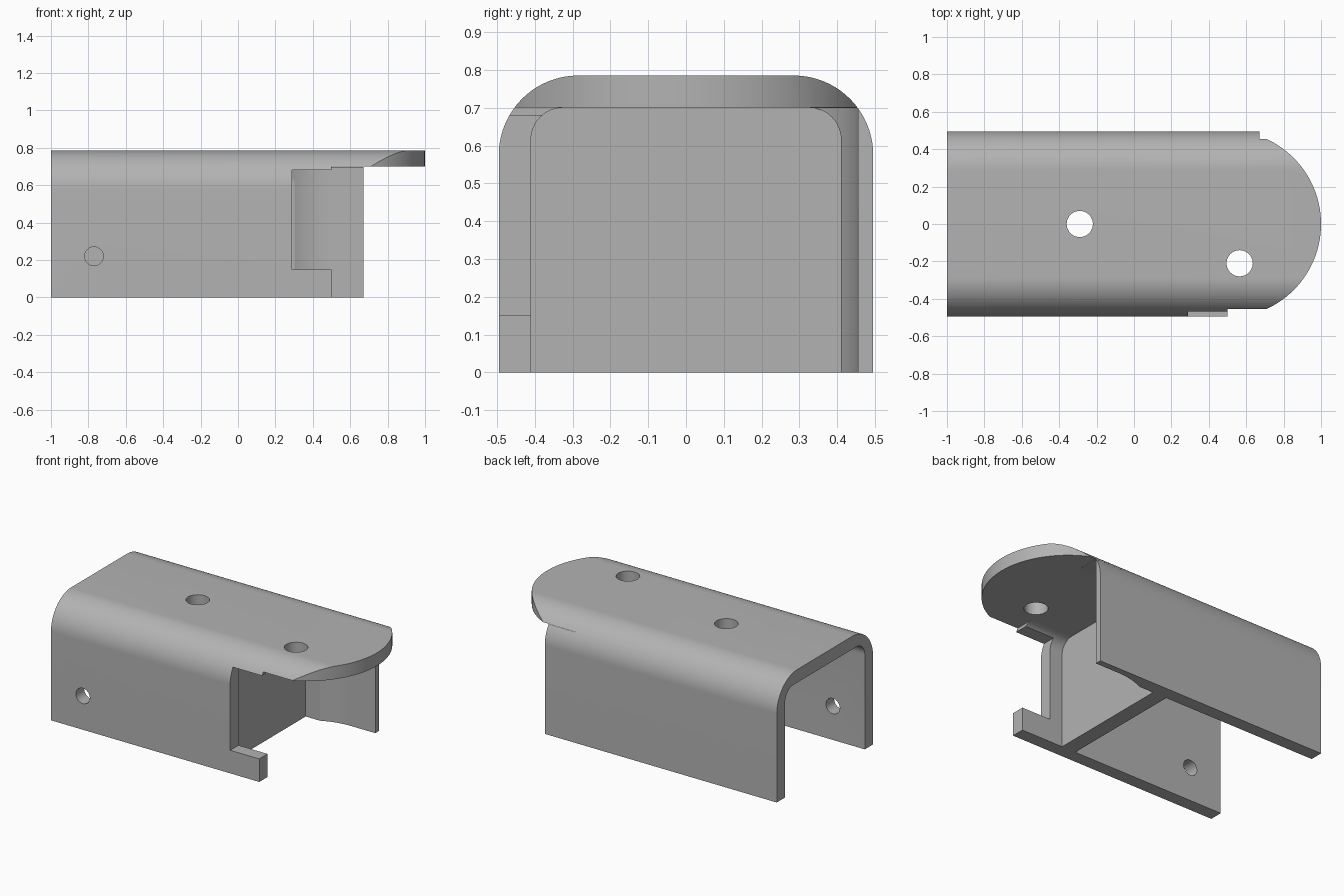
import bpy, bmesh
from math import sin, cos, pi, radians, sqrt
from mathutils import Vector

cube = bpy.data.objects.get("Cube")
if cube:
    bpy.data.objects.remove(cube, do_unlink=True)

grey = bpy.data.materials.new("plain grey")
grey.use_nodes = True
grey.diffuse_color = (0.45, 0.45, 0.45, 1)
grey.node_tree.nodes["Principled BSDF"].inputs["Base Color"].default_value = grey.diffuse_color


def prism(name, points, offset):
    """Extrude a closed outline of 3D points along offset."""
    bm = bmesh.new()
    face = bm.faces.new([bm.verts.new(p) for p in points])
    ext = bmesh.ops.extrude_face_region(bm, geom=[face])
    verts = [g for g in ext["geom"] if isinstance(g, bmesh.types.BMVert)]
    bmesh.ops.translate(bm, verts=verts, vec=Vector(offset))
    bmesh.ops.recalc_face_normals(bm, faces=bm.faces)
    mesh = bpy.data.meshes.new(name)
    bm.to_mesh(mesh)
    bm.free()
    mesh.materials.append(grey)
    obj = bpy.data.objects.new(name, mesh)
    bpy.context.collection.objects.link(obj)
    return obj


def box(name, x0, x1, y0, y1, z0, z1):
    base = [(x0, y0, z0), (x1, y0, z0), (x1, y1, z0), (x0, y1, z0)]
    return prism(name, base, (0, 0, z1 - z0))


def arc(cx, cy, r, start, end, n):
    angles = [radians(start + (end - start) * i / n) for i in range(n + 1)]
    return [(cx + r * cos(a), cy + r * sin(a)) for a in angles]


def trim(obj, cutter, operation="DIFFERENCE"):
    mod = obj.modifiers.new("trim", "BOOLEAN")
    mod.operation, mod.solver, mod.object = operation, "EXACT", cutter
    bpy.context.view_layer.objects.active = obj
    bpy.ops.object.modifier_apply(modifier=mod.name)
    bpy.data.objects.remove(cutter, do_unlink=True)


W, H = 0.495, 0.785          # outer half width, height
IW, IH = 0.41, 0.70          # inner half width, height
RO, RI = 0.21, 0.085         # bend radii

# Channel: inverted U section swept along x
outer = [(W, 0)] + arc(W - RO, H - RO, RO, 0, 90, 20)
inner = [(IW, 0)] + arc(IW - RI, IH - RI, RI, 0, 90, 12)
mirror = lambda pts: [(-y, z) for y, z in reversed(pts)]
section = outer + mirror(outer) + [(-y, z) for y, z in inner] + list(reversed(inner))
channel = prism("channel_body", [(-1, y, z) for y, z in section], (2.1, 0, 0))

# Rounded tongue outline
limit = 0.69
a = math_a = 67.7
outline = [(-1.2, -0.6), (limit, -0.6)] + arc(0.5, 0, 0.5, -a, a, 56) + [(limit, 0.6), (-1.2, 0.6)]
trim(channel, prism("outline", [(x, y, -0.1) for x, y in outline], (0, 0, 1)), "INTERSECT")

# Side walls end before the tongue; front wall is notched
trim(channel, box("end_cut", 0.67, 1.2, -0.6, 0.6, -0.1, IH))
trim(channel, box("front_cut", 0.5, 1.2, -0.6, -0.2, -0.1, IH))
trim(channel, box("window_cut", 0.29, 0.6, -0.6, -0.2, 0.15, 0.68))

# Curved clearance inside the back wall
R = 0.455
recess = [(0.8, 0.2)] + [(0.8, R)] + arc(0.5, 0, R, 90, 154, 24)
trim(channel, prism("recess", [(x, y, -0.1) for x, y in recess], (0, 0, 0.1 + IH - 0.001)))


def drill(x, y, z, r, offset):
    ring = arc(0, 0, r, 0, 360 - 360 / 40, 39)
    if offset[2]:
        pts = [(x + u, y + v, z) for u, v in ring]
    else:
        pts = [(x + u, y, z + v) for u, v in ring]
    trim(channel, prism("drill", pts, offset))


# Holes in the top and front wall
drill(-0.29, 0, 0.6, 0.07, (0, 0, 0.4))
drill(0.565, -0.21, 0.6, 0.07, (0, 0, 0.4))
drill(-0.77, -0.6, 0.22, 0.05, (0, 0.4, 0))

# Cross wall inside the channel
bulkhead = box("inner_bulkhead", 0.1, 0.2, -IW, IW, 0, IH)

# Smooth bends, sharp edges
bpy.ops.object.select_all(action="DESELECT")
channel.select_set(True)
bpy.context.view_layer.objects.active = channel
bpy.ops.object.shade_smooth_by_angle(angle=radians(25))
